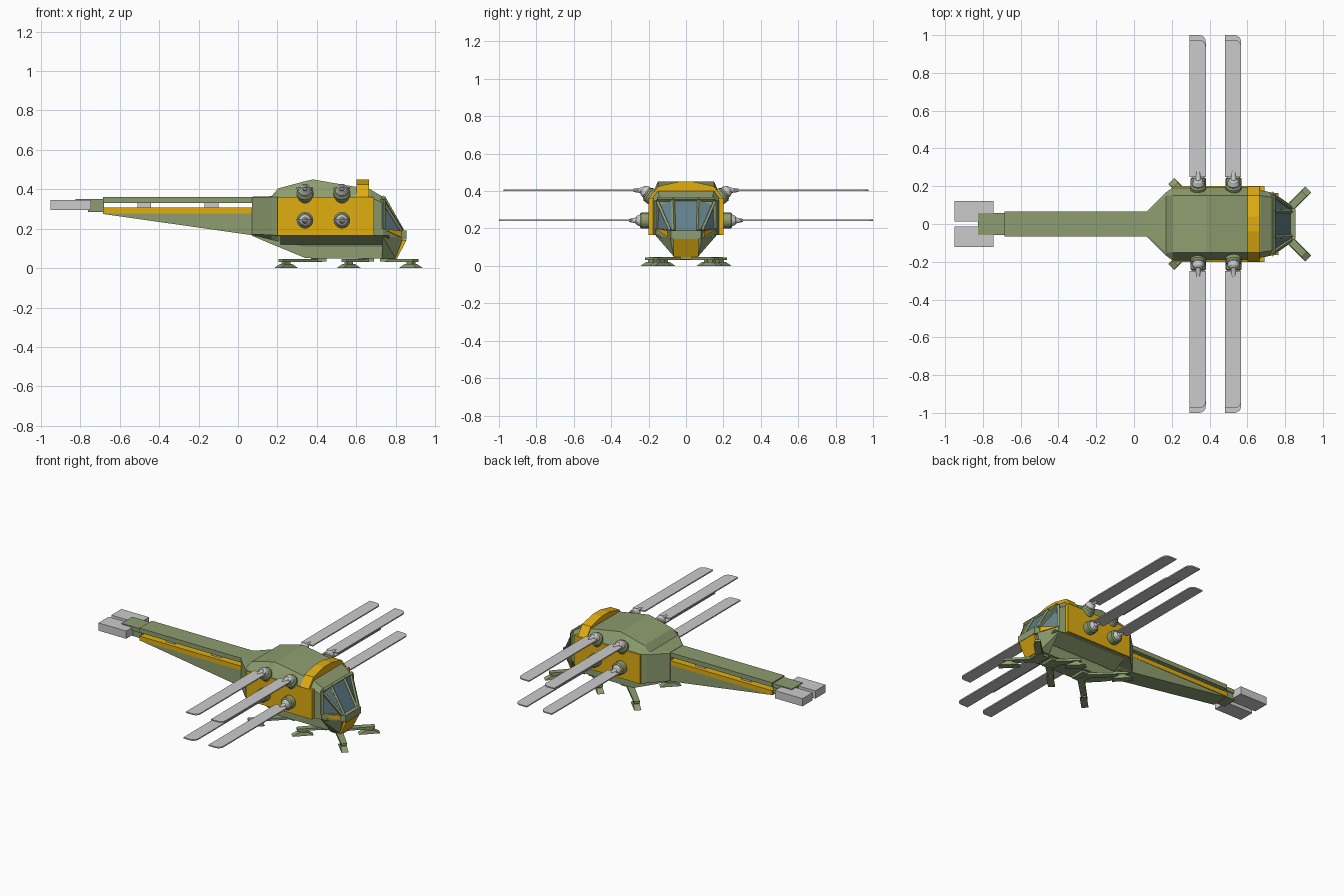
import bpy, bmesh, math
from mathutils import Vector, Matrix

if "Cube" in bpy.data.objects:
    bpy.data.objects.remove(bpy.data.objects["Cube"])


def material(name, rgb):
    m = bpy.data.materials.new(name)
    m.diffuse_color = (*rgb, 1)
    m.use_nodes = True
    m.node_tree.nodes["Principled BSDF"].inputs["Base Color"].default_value = m.diffuse_color
    return m


GREEN = material("olive", (0.27, 0.34, 0.16))
YELLOW = material("yellow", (0.75, 0.42, 0.005))
GLASS = material("glass", (0.12, 0.21, 0.26))


def finish(name, bm, mat=None):
    bmesh.ops.recalc_face_normals(bm, faces=bm.faces)
    me = bpy.data.meshes.new(name)
    bm.to_mesh(me)
    bm.free()
    ob = bpy.data.objects.new(name, me)
    bpy.context.collection.objects.link(ob)
    if mat:
        me.materials.append(mat)
    return ob


def hull(name, pts, mat=None, mirror=False):
    """Convex solid around points; mirror adds the points at -y."""
    bm = bmesh.new()
    if mirror:
        pts = list(pts) + [(x, -y, z) for x, y, z in pts]
    for p in pts:
        bm.verts.new(p)
    r = bmesh.ops.convex_hull(bm, input=bm.verts)
    bmesh.ops.delete(bm, geom=[v for v in bm.verts if not v.link_faces], context='VERTS')
    bmesh.ops.dissolve_limit(bm, angle_limit=0.02, verts=bm.verts, edges=bm.edges)
    return finish(name, bm, mat)


def box(name, x, y, z, mat=None):
    return hull(name, [(a, b, c) for a in x for b in y for c in z], mat)


def prism(name, profile, x0, x1, mat=None, mirror=False):
    return hull(name, [(x, y, z) for x in (x0, x1) for y, z in profile], mat, mirror)


def loft(name, sections, mat):
    """Skin between symmetric sections (x, half profile of (y, z))."""
    bm = bmesh.new()
    rings = []
    for x, half in sections:
        ring = half + [(-y, z) for y, z in reversed(half)]
        rings.append([bm.verts.new((x, y, z)) for y, z in ring])
    n = len(rings[0])
    for a, b in zip(rings, rings[1:]):
        for i in range(n):
            bm.faces.new((a[i], a[(i + 1) % n], b[(i + 1) % n], b[i]))
    bm.faces.new(rings[0])
    bm.faces.new(rings[-1])
    return finish(name, bm, mat)


def lathe(name, p, direction, profile, mat=None, seg=16):
    """Round part along a direction; profile is (distance, radius)."""
    bm = bmesh.new()
    rot = Vector(direction).to_track_quat('Z', 'Y').to_matrix().to_4x4()
    rings = []
    for d, r in profile:
        rings.append([bm.verts.new((r * math.cos(i * math.tau / seg), r * math.sin(i * math.tau / seg), d))
                      for i in range(seg)])
    for a, b in zip(rings, rings[1:]):
        for i in range(seg):
            bm.faces.new((a[i], a[(i + 1) % seg], b[(i + 1) % seg], b[i]))
    bm.faces.new(rings[0])
    bm.faces.new(rings[-1])
    bm.transform(Matrix.Translation(p) @ rot)
    return finish(name, bm, mat)


def bar(name, a, b, w, mat):
    a, b = Vector(a), Vector(b)
    return lathe(name, a, b - a, [(0, w), ((b - a).length, w)], mat, 4)


# Cabin shell
def section(x, wt, zt, ws, zs, zl, wb, zb):
    return (x, [(wt, zt), (ws, zs), (ws, zl), (wb + 0.02, zl - 0.002), (wb, (zl + zb) / 2), (wb, zb)])


loft("cabin", [
    section(0.07, .06, .362, .07, .358, .172, .04, .165),
    section(0.17, .15, .365, .168, .36, .168, .06, .122),
    section(0.205, .15, .405, .193, .36, .165, .065, .108),
    section(0.34, .15, .441, .193, .36, .165, .065, .052),
    section(0.38, .15, .45, .193, .36, .165, .065, .05),
    section(0.60, .15, .412, .193, .36, .165, .065, .05),
    section(0.67, .15, .40, .18, .36, .165, .065, .05),
    section(0.735, .14, .362, .165, .33, .165, .065, .05)], GREEN)

# Side panels and slanted sills
for s in (1, -1):
    box("side_panel", (.2, .69), (s * .175, s * .2), (.166, .362), YELLOW)
    prism("sill", [(s * .05, .165), (s * .165, .165), (s * .075, .12), (s * .05, .12)], .215, .765, GREEN)

# Roof visor
prism("roof_visor", [(.04, .45), (.15, .425), (.15, .395), (.198, .362), (.19, .355)], .6, .665, YELLOW, True)

# Nose, chin and cheeks
hull("nose", [(.73, .165, .165), (.73, .165, .2), (.73, .065, .05), (.80, .065, .05),
              (.825, .07, .13), (.835, .085, .15), (.835, .085, .19)], GREEN, True)
hull("nose_lip", [(.79, .09, .145), (.855, .08, .145), (.855, .08, .19), (.79, .1, .19)], GREEN, True)
hull("chin", [(.795, .068, .047), (.805, .068, .047), (.855, .068, .143), (.82, .068, .143)], YELLOW, True)
for s in (1, -1):
    hull("cheek", [(.735, s * .168, .2), (.735, s * .16, .2), (.83, s * .1, .19),
                   (.83, s * .1, .155), (.82, s * .08, .155)], YELLOW)

# Windscreen with frame
hull("windscreen", [(.72, .155, .34), (.73, .155, .2), (.735, .075, .355), (.83, .075, .19)], GLASS, True)
for s in (1, -1):
    bar("screen_post", (.737, s * .07, .36), (.833, s * .065, .19), .010, GREEN)
    bar("screen_corner", (.73, s * .155, .35), (.832, s * .085, .19), .010, GREEN)
    bar("screen_pillar", (.735, s * .16, .2), (.735, s * .16, .35), .012, GREEN)
bar("screen_top", (.737, -.155, .357), (.737, .155, .357), .012, GREEN)

# Split tail boom
box("tail_top", (-.685, .08), (-.065, .065), (.33, .36), GREEN)
box("tail_stripe", (-.685, .08), (-.066, .066), (.277, .307), YELLOW)
hull("tail_lower", [(-.685, .06, .30), (-.685, .06, .275), (.08, .065, .30), (.08, .065, .166)], GREEN, True)
for x in (-.475, -.135):
    box("tail_spacer", (x - .035, x + .035), (-.04, .04), (.30, .335))
box("tail_tip", (-.825, -.68), (-.057, .057), (.325, .352), GREEN)
box("tail_tip_core", (-.76, -.68), (-.05, .05), (.285, .33), GREEN)
for s in (1, -1):
    box("tail_fin", (-.95, -.745), (s * .014, s * .122), (.294, .346))


# Wing blade with rounded front tip corner
def blade(x0, s, y0, y1, z):
    x1, r = x0 + .085, .035
    out = [(x0, y0), (x1, y0), (x0, y1)]
    for i in range(5):
        a = i * math.pi / 8
        out.append((x1 - r + r * math.cos(a), y1 - r + r * math.sin(a)))
    hull("wing_blade", [(x, s * y, z + d) for x, y in out for d in (-.004, .004)])


ball = [(-.03, .015), (-.022, .025), (0, .034), (.022, .025), (.03, .014)]
for s in (1, -1):
    for xh in (.34, .527):
        # Upper wing and tilted hub
        lathe("upper_socket", (xh, s * .165, .355), (0, s * .8, .6), [(0, .042), (.045, .042), (.055, .034)], GREEN)
        lathe("upper_joint", (xh, s * .213, .395), (0, s * .8, .6), ball)
        lathe("upper_arm", (xh, s * .22, .404), (0, s, 0), [(0, .02), (.025, .014), (.06, .009)])
        blade(xh - .045, s, .25, .975, .405)
        # Lower wing and straight hub
        lathe("lower_socket", (xh, s * .185, .243), (0, s, 0), [(0, .042), (.055, .042), (.062, .034)], GREEN)
        lathe("lower_joint", (xh, s * .24, .243), (0, s, 0), ball)
        lathe("lower_arm", (xh, s * .255, .243), (0, s, 0), [(0, .02), (.025, .013), (.05, .008)])
        blade(xh - .045, s, .285, 1.0, .243)

# Six diagonal legs with narrow feet
for name, root, dx in (("rear", (.41, .015), -1), ("middle", (.65, .03), -1), ("front", (.76, .02), 1)):
    length = {"rear": .30, "middle": .19, "front": .23}[name]
    for s in (1, -1):
        d = Vector((dx, s, 0)).normalized()
        n = Vector((-d.y, d.x, 0))
        o = Vector((root[0], s * root[1], 0))

        def part(label, ends):
            hull(name + label, [o + d * t + n * w + Vector((0, 0, z))
                                for t, z, hw in ends for w in (-hw, hw)], GREEN)

        f = length - .065
        part("_leg", [(0, .032, .022), (0, .048, .022), (length - .03, .032, .018), (length - .03, .046, .018)])
        part("_ankle", [(f - .02, .015, .012), (f + .02, .015, .012), (f - .02, .036, .012), (f + .02, .036, .012)])
        part("_foot", [(f - .065, 0, .022), (f + .065, 0, .022), (f - .025, .022, .018), (f + .025, .022, .018)])
    # Belly mount for the pair
    box(name + "_mount", (root[0] - .04, root[0] + .04), (-.05, .05), (.035, .06), GREEN)
